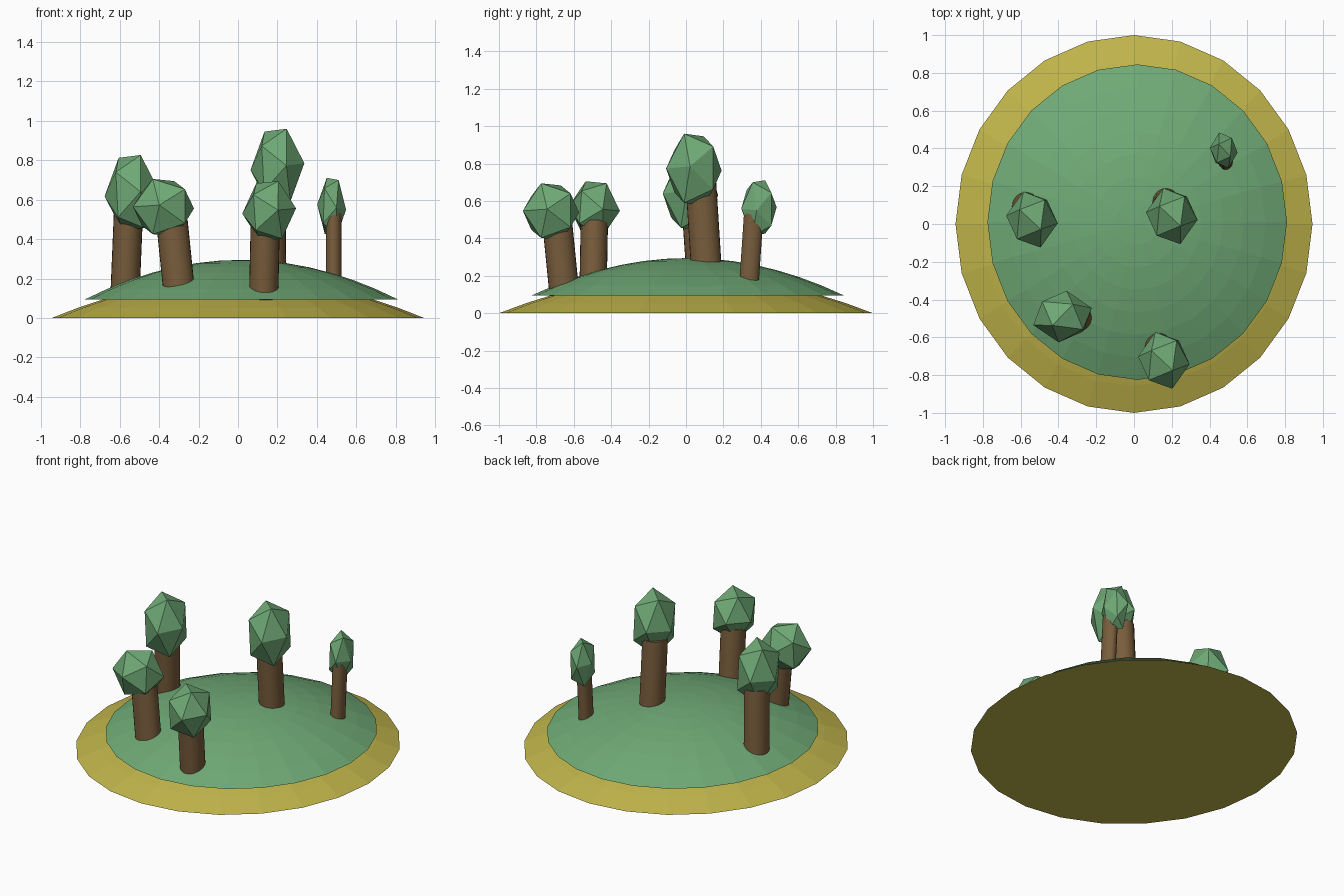
import bpy, bmesh, math
from mathutils import Matrix, Vector

if "Cube" in bpy.data.objects:
    bpy.data.objects.remove(bpy.data.objects["Cube"])


def material(name, rgb):
    m = bpy.data.materials.new(name)
    m.diffuse_color = (*rgb, 1)
    m.use_nodes = True
    m.node_tree.nodes["Principled BSDF"].inputs["Base Color"].default_value = m.diffuse_color
    return m


SAND = material("sand", (0.53, 0.46, 0.07))
GREEN = material("green", (0.16, 0.40, 0.18))
BARK = material("bark", (0.19, 0.11, 0.045))


def finish(bm, name, mat):
    bmesh.ops.recalc_face_normals(bm, faces=bm.faces)
    mesh = bpy.data.meshes.new(name)
    bm.to_mesh(mesh)
    bm.free()
    mesh.materials.append(mat)
    obj = bpy.data.objects.new(name, mesh)
    bpy.context.collection.objects.link(obj)
    return obj


def dome(name, centre, rx, ry, z, height, mat, sides=24, rings=7):
    """Shallow closed cap with a parabolic profile and a flat underside."""
    bm = bmesh.new()
    cx, cy = centre
    loops = []
    for i in range(rings):
        r = 1 - i / rings
        loops.append([bm.verts.new((cx + rx * r * math.cos(a), cy + ry * r * math.sin(a),
                                    z + height * (1 - r * r)))
                      for a in (2 * math.pi * k / sides for k in range(sides))])
    for lo, hi in zip(loops, loops[1:]):
        for k in range(sides):
            n = (k + 1) % sides
            bm.faces.new((lo[k], lo[n], hi[n], hi[k]))
    tip = bm.verts.new((cx, cy, z + height))
    for k in range(sides):
        bm.faces.new((loops[-1][k], loops[-1][(k + 1) % sides], tip))
    bm.faces.new(loops[0][::-1])
    return finish(bm, name, mat)


def trunk(name, base, top, rx, ry):
    """Leaning elliptical cylinder."""
    axis = Vector(top) - Vector(base)
    mid = (Vector(top) + Vector(base)) / 2
    tilt = Vector((0, 0, 1)).rotation_difference(axis).to_matrix().to_4x4()
    bm = bmesh.new()
    bmesh.ops.create_cone(bm, cap_ends=True, segments=24, radius1=1, radius2=1,
                          depth=axis.length,
                          matrix=Matrix.Translation(mid) @ tilt @ Matrix.Diagonal((rx, ry, 1, 1)))
    obj = finish(bm, name, BARK)
    for p in obj.data.polygons:
        p.use_smooth = len(p.vertices) == 4


def foliage(name, centre, radii, turn):
    """Stretched icosahedron with one edge uppermost, slightly tilted."""
    phi = (1 + 5 ** 0.5) / 2
    up = Vector((-0.08, 0, 1)).normalized()
    a = math.radians(-39)
    edge = Vector((math.cos(a), math.sin(a), 0))
    edge = (edge - up * edge.dot(up)).normalized()
    frame = Matrix((edge.cross(up), edge, up)).transposed().to_4x4()
    m = (Matrix.Translation(centre) @ Matrix.Rotation(math.radians(turn), 4, 'Z')
         @ Matrix.Diagonal((*radii, 1)) @ frame)
    bm = bmesh.new()
    for s in (-1, 1):
        for t in (-phi, phi):
            for p in ((0, s, t), (s, t, 0), (t, 0, s)):
                bm.verts.new(m @ Vector(p).normalized())
    bmesh.ops.convex_hull(bm, input=bm.verts)
    finish(bm, name, GREEN)


# Island
dome("sand_base", (0, 0), 0.945, 1.0, 0, 0.2, SAND)
dome("grass_hill", (0.017, 0.01), 0.793, 0.835, 0.095, 0.2, GREEN)

# Trees: trunk base, trunk top, trunk radii, foliage centre, foliage radii, turn
trees = {
    "centre": ((0.17, 0.11, 0.22), (0.167, 0.08, 0.69), (0.074, 0.082),
               (0.20, 0.042, 0.768), (0.138, 0.157, 0.218), 0),
    "left": ((-0.573, 0.09, 0.12), (-0.555, 0.06, 0.55), (0.074, 0.082),
             (-0.54, 0.024, 0.635), (0.138, 0.157, 0.218), 0),
    "front": ((0.13, -0.65, 0.10), (0.138, -0.688, 0.48), (0.074, 0.08),
              (0.158, -0.722, 0.543), (0.138, 0.159, 0.172), 0),
    "front_left": ((-0.297, -0.497, 0.12), (-0.335, -0.49, 0.49), (0.08, 0.073),
                   (-0.378, -0.49, 0.56), (0.138, 0.164, 0.165), -90),
    "back_right": ((0.485, 0.335, 0.13), (0.485, 0.362, 0.53), (0.04, 0.052),
                   (0.475, 0.39, 0.563), (0.074, 0.10, 0.168), 180),
}
for key, (base, top, tr, centre, fr, turn) in trees.items():
    trunk(f"{key}_trunk", base, top, *tr)
    foliage(f"{key}_foliage", centre, fr, turn)
